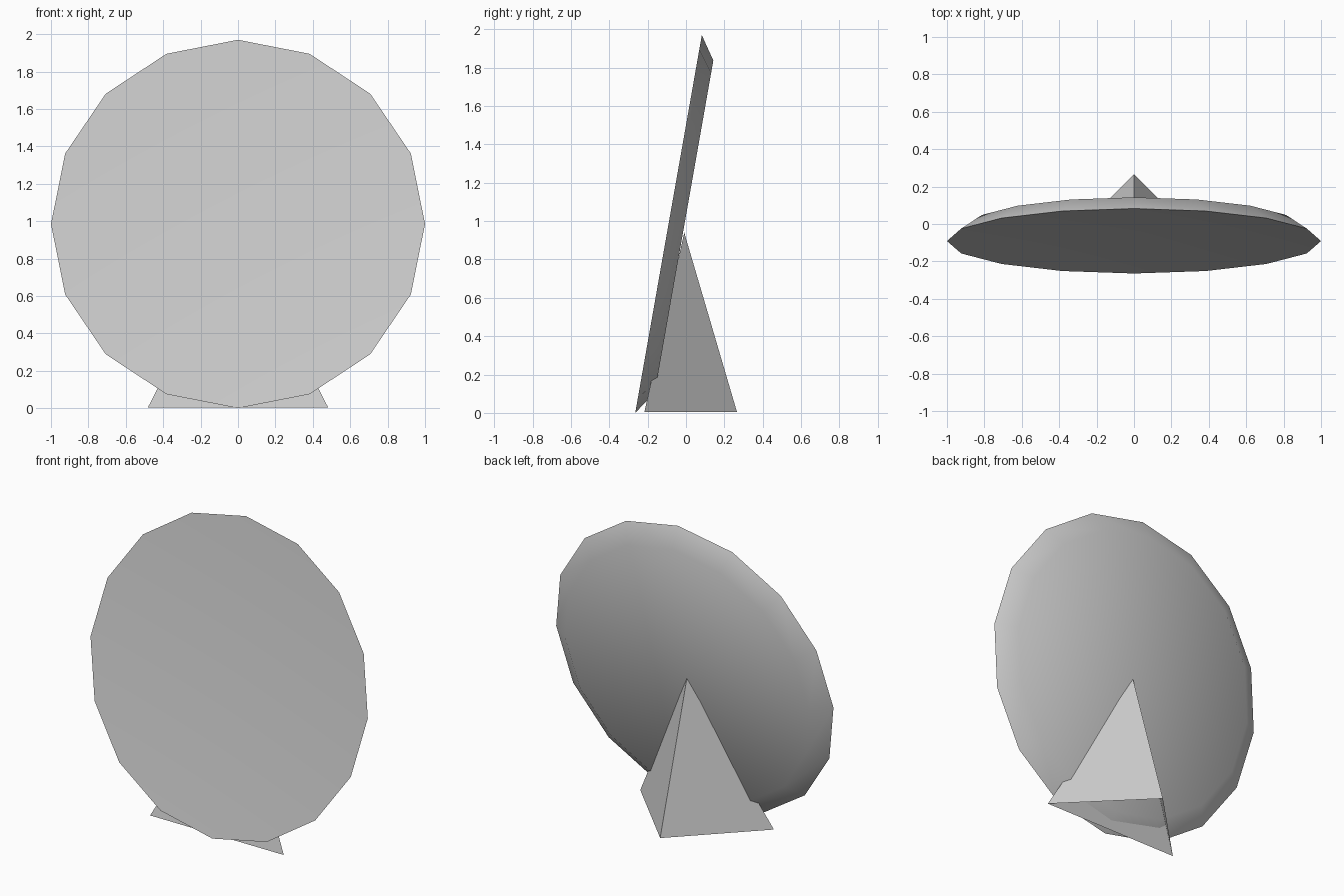
import bpy, bmesh
from math import radians
from mathutils import Matrix, Vector

cube = bpy.data.objects.get("Cube")
if cube:
    bpy.data.objects.remove(cube, do_unlink=True)

GREY = (0.6, 0.6, 0.6, 1)
grey = bpy.data.materials.new("plain grey")
grey.use_nodes = True
grey.diffuse_color = GREY
grey.node_tree.nodes["Principled BSDF"].inputs["Base Color"].default_value = GREY


def add_object(name, bm):
    """Turn a bmesh into a grey object with outward normals."""
    bmesh.ops.recalc_face_normals(bm, faces=bm.faces)
    mesh = bpy.data.meshes.new(name)
    bm.to_mesh(mesh)
    bm.free()
    mesh.materials.append(grey)
    obj = bpy.data.objects.new(name, mesh)
    bpy.context.collection.objects.link(obj)
    return obj


# Dish: sixteen-sided disc, narrower at the back, built lying on its front
DEPTH = 0.082
HOLLOW = 0.045
bm = bmesh.new()
bmesh.ops.create_cone(bm, cap_ends=True, segments=16, radius1=1, radius2=0.88,
                      depth=DEPTH, matrix=Matrix.Translation((0, 0, DEPTH / 2)))

# Hollow the front slightly towards its centre
front = min(bm.faces, key=lambda f: f.calc_center_median().z)
centre = bmesh.ops.poke(bm, faces=[front])["verts"][0]
centre.co.z = HOLLOW

# Stand the dish up, leaning backwards
bm.transform(Matrix.Translation((0, -0.091, 0.985))
             @ Matrix.Rotation(radians(-100), 4, "X"))
dish = add_object("dish", bm)

# Smooth the shallow back bevel, keep the front rim sharp
bpy.ops.object.select_all(action="DESELECT")
dish.select_set(True)
bpy.context.view_layer.objects.active = dish
bpy.ops.object.shade_smooth_by_angle(angle=radians(45))

# Stand: three-sided pyramid, open underneath
bm = bmesh.new()
apex = bm.verts.new((0, -0.009, 0.94))
base = [bm.verts.new(p) for p in
        ((-0.482, -0.217, 0.004), (0.482, -0.217, 0.004), (0, 0.266, 0.004))]
for i in range(3):
    bm.faces.new((base[i], base[(i + 1) % 3], apex))
add_object("stand", bm)
